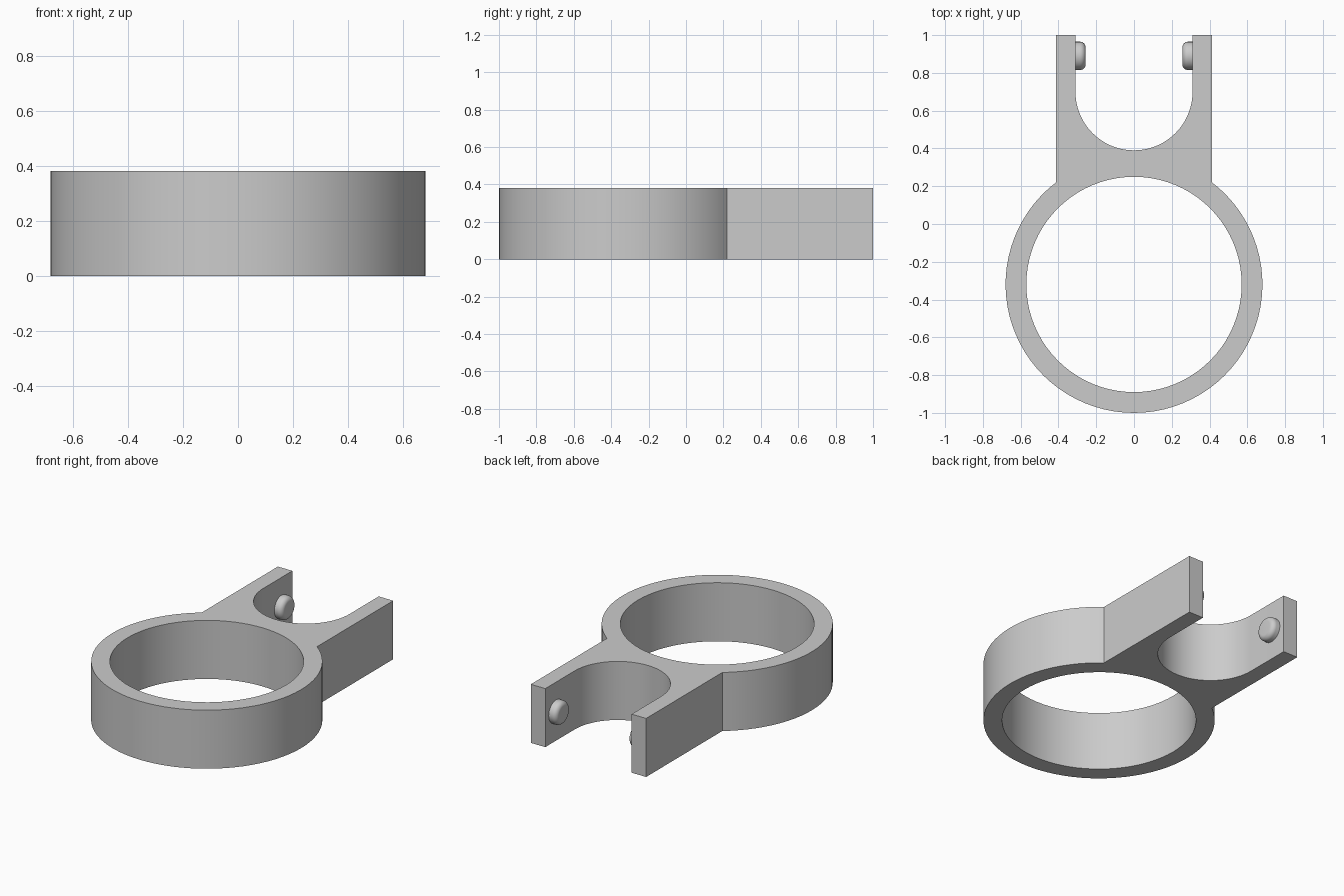
import bpy
import bmesh
from math import pi, cos, sin, acos, radians
from mathutils import Matrix, Vector

cube = bpy.data.objects.get("Cube")
if cube:
    bpy.data.objects.remove(cube, do_unlink=True)

HEIGHT = 0.38
RING_Y, OUTER_R, INNER_R = -0.32, 0.68, 0.57
ARM_X, SLOT_R, SLOT_Y = 0.414, 0.31, 0.70
PEG_Y, PEG_R, PEG_DEPTH, PEG_ROUND = 0.89, 0.075, 0.054, 0.03

grey = bpy.data.materials.new("plain grey")
grey.use_nodes = True
grey.diffuse_color = (0.6, 0.6, 0.6, 1)
grey.node_tree.nodes["Principled BSDF"].inputs["Base Color"].default_value = (0.6, 0.6, 0.6, 1)


def arc(cy, radius, start, end, steps):
    angles = [start + (end - start) * i / steps for i in range(steps + 1)]
    return [(radius * cos(a), cy + radius * sin(a)) for a in angles]


def finish(name, bm):
    bmesh.ops.recalc_face_normals(bm, faces=bm.faces[:])
    mesh = bpy.data.meshes.new(name)
    bm.to_mesh(mesh)
    bm.free()
    mesh.materials.append(grey)
    obj = bpy.data.objects.new(name, mesh)
    bpy.context.collection.objects.link(obj)
    bpy.ops.object.select_all(action="DESELECT")
    obj.select_set(True)
    bpy.context.view_layer.objects.active = obj
    bpy.ops.object.shade_smooth_by_angle(angle=radians(35))
    return obj


# Clamp body: ring joined to a fork, extruded from one outline with a hole
join = acos(ARM_X / OUTER_R)
outline = arc(RING_Y, OUTER_R, pi - join, 2 * pi + join, 64)
outline += [(ARM_X, 1), (SLOT_R, 1)]
outline += arc(SLOT_Y, SLOT_R, 0, -pi, 36)
outline += [(-SLOT_R, 1), (-ARM_X, 1)]
hole = arc(RING_Y, INNER_R, 0, 2 * pi, 80)[:-1]

bm = bmesh.new()
edges = []
for loop in (outline, hole):
    verts = [bm.verts.new((x, y, 0)) for x, y in loop]
    edges += [bm.edges.new((v, verts[i - 1])) for i, v in enumerate(verts)]
bmesh.ops.triangle_fill(bm, use_beauty=True, edges=edges)
raised = bmesh.ops.extrude_face_region(bm, geom=bm.faces[:], use_keep_orig=True)
top = [g for g in raised["geom"] if isinstance(g, bmesh.types.BMVert)]
bmesh.ops.translate(bm, verts=top, vec=(0, 0, HEIGHT))
finish("clamp_body", bm)


# Locating pegs: round-edged discs on the inner faces of the fork
def peg(name, side):
    bm = bmesh.new()
    profile = [(-0.01, 0), (-0.01, PEG_R)]
    for i in range(9):
        a = pi / 2 * (1 - i / 8)
        profile.append((PEG_DEPTH - PEG_ROUND + PEG_ROUND * cos(a),
                        PEG_R - PEG_ROUND + PEG_ROUND * sin(a)))
    profile.append((PEG_DEPTH, 0))
    verts = [bm.verts.new((-side * d, r, 0)) for d, r in profile]
    edges = [bm.edges.new(pair) for pair in zip(verts, verts[1:])]
    bmesh.ops.spin(bm, geom=verts + edges, cent=(0, 0, 0), axis=(1, 0, 0),
                   angle=2 * pi, steps=32)
    bmesh.ops.remove_doubles(bm, verts=bm.verts[:], dist=0.0005)
    place = Matrix.Translation(Vector((side * SLOT_R, PEG_Y, HEIGHT / 2)))
    bmesh.ops.transform(bm, matrix=place, verts=bm.verts[:])
    finish(name, bm)


peg("left_peg", 1)
peg("right_peg", -1)
